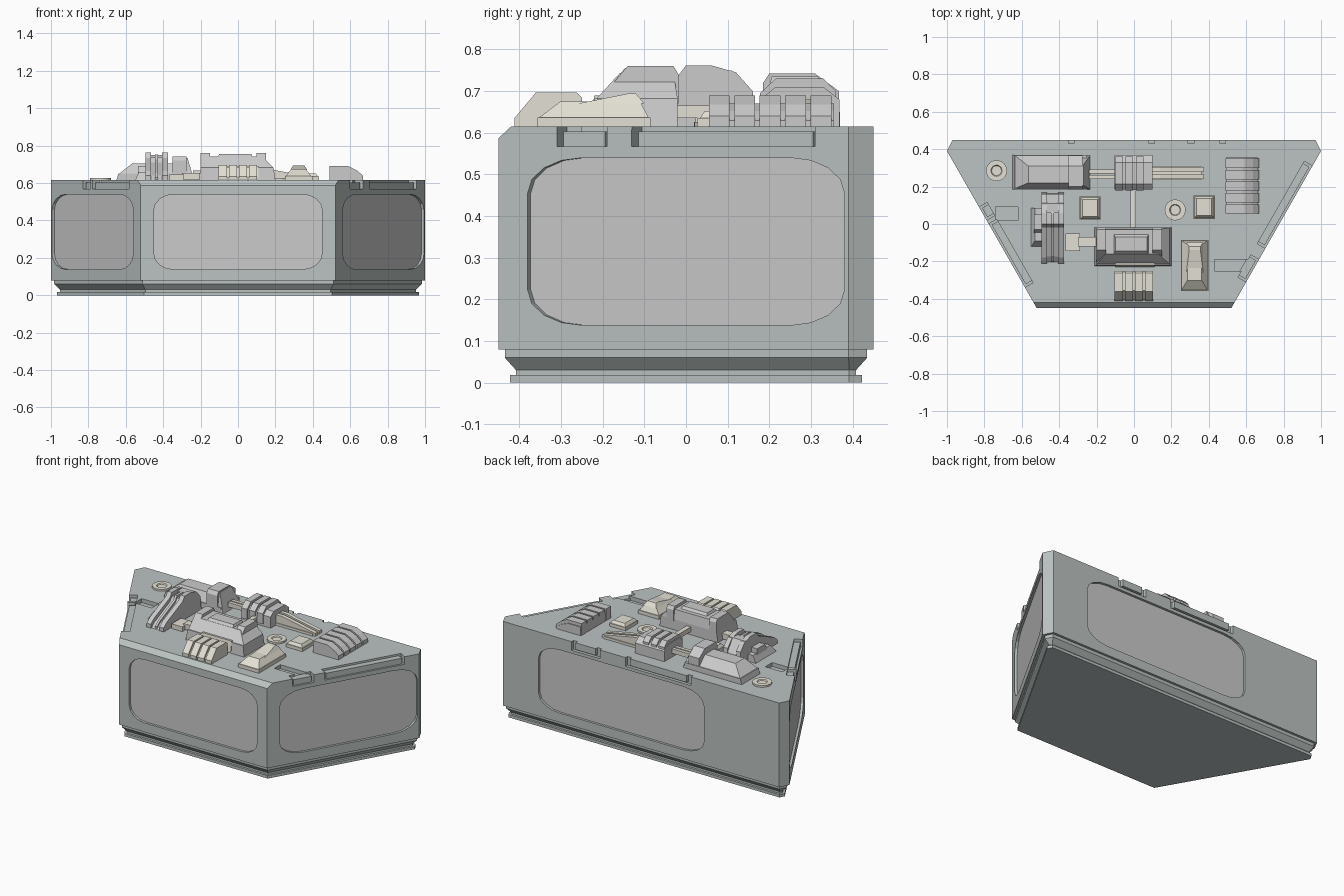
import bpy, bmesh, math
from mathutils import Vector, Matrix

if "Cube" in bpy.data.objects:
    bpy.data.objects.remove(bpy.data.objects["Cube"])

def material(name, r, g, b):
    m = bpy.data.materials.new(name)
    m.diffuse_color = (r, g, b, 1)
    m.use_nodes = True
    m.node_tree.nodes["Principled BSDF"].inputs["Base Color"].default_value = m.diffuse_color
    return m

HULL = material("hull_grey", .50, .55, .54)
PANEL = material("panel_grey", .62, .62, .62)
METAL = material("light_grey", .66, .65, .66)
CREAM = material("cream", .77, .75, .66)
Z = .615  # deck height

def make(name, verts, faces, mat, matrix=None):
    me = bpy.data.meshes.new(name)
    me.from_pydata([matrix @ Vector(v) if matrix else v for v in verts], [], faces)
    bm = bmesh.new()
    bm.from_mesh(me)
    bmesh.ops.recalc_face_normals(bm, faces=bm.faces)
    bm.to_mesh(me)
    bm.free()
    ob = bpy.data.objects.new(name, me)
    me.materials.append(mat)
    bpy.context.collection.objects.link(ob)
    return ob

def loft(name, rings, mat, matrix=None):
    n = len(rings[0])
    verts = [v for r in rings for v in r]
    faces = [tuple(range(n)), tuple(range(len(verts) - n, len(verts)))]
    for k in range(len(rings) - 1):
        for i in range(n):
            j = (i + 1) % n
            faces.append((k*n + i, k*n + j, k*n + n + j, k*n + n + i))
    return make(name, verts, faces, mat, matrix)

def prism(name, pts, lo, hi, mat, matrix):
    return loft(name, [[(x, y, h) for x, y in pts] for h in (lo, hi)], mat, matrix)

def box(name, x, y, z, mat, l=0, r=0, f=0, b=0, matrix=None):
    """Box whose top can be drawn in on the left, right, front and back."""
    low = [(x[0], y[0], z[0]), (x[1], y[0], z[0]), (x[1], y[1], z[0]), (x[0], y[1], z[0])]
    top = [(x[0]+l, y[0]+f, z[1]), (x[1]-r, y[0]+f, z[1]), (x[1]-r, y[1]-b, z[1]), (x[0]+l, y[1]-b, z[1])]
    return loft(name, [low, top], mat, matrix)

def frame(o, n):
    """Local x runs along a wall, y is up, z points outward."""
    t = Vector((-n[1], n[0], 0))
    m = Matrix((t, (0, 0, 1), n)).transposed().to_4x4()
    m.translation = o
    return m

ALONG_X = frame((0, 0, 0), (1, 0, 0))    # (y, z) profile swept along x
ALONG_Y = frame((0, 0, 0), (0, -1, 0))   # (x, z) profile swept along -y

def ring(d, z):
    pts = [Vector(p) for p in ((-.52, -.45), (.52, -.45), (1, .39), (.97, .45), (-.97, .45), (-1, .39))]
    out = []
    for i, p in enumerate(pts):
        a = (p - pts[i-1]).normalized()
        b = (pts[(i+1) % 6] - p).normalized()
        na, nb = Vector((-a.y, a.x)), Vector((-b.y, b.x))
        q = p + (na + nb) * d / (1 + na.dot(nb))
        out.append((q.x, q.y, z))
    return out

# Hull with chamfered front top edge, and stepped base
top = ring(0, Z)
top[0], top[1] = (-.537, -.42, Z), (.537, -.42, Z)
hull = loft("hull", [ring(0, .08), ring(0, .587), top], HULL)
loft("stepped_base", [ring(d, z) for d, z in ((.028, 0), (.028, .018), (.042, .018), (.042, .03),
     (.015, .06), (.015, .085))], HULL)

def cut(c):
    c.hide_render = True
    m = hull.modifiers.new("cut", 'BOOLEAN')
    m.operation, m.solver, m.object = 'DIFFERENCE', 'EXACT', c
    bpy.context.view_layer.objects.active = hull
    bpy.ops.object.modifier_apply(modifier="cut")
    bpy.data.objects.remove(c)

RIGHT = frame((.777, 0, 0), (.868, -.496, 0))
LEFT = frame((-.777, 0, 0), (-.868, -.496, 0))
FRONT = frame((0, -.45, 0), (0, -1, 0))
BACK = frame((0, .45, 0), (0, 1, 0))

# Recessed wall panels with rounded corners
def rounded(c, hw, rx, rz=.085, z0=.138, z1=.54):
    pts = []
    for q, (sx, sz) in enumerate(((1, 1), (-1, 1), (-1, -1), (1, -1))):
        cx, cz = c + sx * (hw - rx), (z1 - rz if sz > 0 else z0 + rz)
        for k in range(5):
            a = math.pi / 2 * (q + k / 4)
            pts.append((cx + rx * math.cos(a), cz + rz * math.sin(a)))
    return pts

for name, m, c, hw, rx in (("front", FRONT, 0, .45, .11), ("right", RIGHT, 0, .438, .15),
                           ("left", LEFT, 0, .438, .15), ("back", BACK, -.14, .58, .15)):
    pts = rounded(c, hw, rx)
    cut(prism("cutter", pts, -.016, .05, HULL, m))
    prism(name + "_panel", pts, -.02, -.015, PANEL, m)

# Deck edge recesses with filler strips on both slanted walls
for name, m, a, b in (("right_rear", RIGHT, -.15, .357), ("right_front", RIGHT, -.357, -.219),
                      ("left_front", LEFT, 0, .39), ("left_rear", LEFT, -.104, -.023)):
    cut(box("cutter", (a, b), (.567, .7), (-.05, .05), HULL, matrix=m))
    box(name + "_edge_strip", (a + .012, b - .012), (.56, .603), (-.06, -.012), HULL, matrix=m)
cut(box("cutter", (.43, .62), (-.25, -.19), (.59, .7), HULL))
cut(box("cutter", (-.74, -.62), (.02, .09), (.59, .7), HULL))

# Square grooves along the back edge
for a, b in ((-.49, -.29), (-.11, .35)):
    for x, z in (((a, a + .03), (.56, .7)), ((b - .03, b), (.56, .7)), ((a, b), (.56, .572))):
        cut(box("cutter", x, z, (-.02, .05), HULL, matrix=BACK))

# Rear left housing
box("rear_housing_foot", (-.65, -.25), (.185, .37), (Z, .65), METAL, l=.01)
box("rear_housing_slope", (-.635, -.33), (.19, .365), (.65, .705), METAL, l=.07, f=.03, b=.055)
prism("rear_housing_head", [(.185, Z), (.185, .72), (.2, .742), (.31, .742), (.367, .70), (.367, Z)],
      -.35, -.275, METAL, ALONG_X)
box("rear_housing_end", (-.275, -.235), (.185, .367), (Z, .735), METAL, r=.035, f=.02, b=.05)

# Rear centre block with raised ribs
prism("rear_block", [(.185, Z), (.185, .685), (.215, .71), (.33, .71), (.368, .68), (.368, Z)],
      -.105, .1, METAL, ALONG_X)
for i, x in enumerate((-.1, -.045, .01)):
    prism(f"rear_block_rib_{i}", [(.178, .63), (.178, .695), (.215, .73), (.33, .73), (.36, .70), (.36, .63)],
          x, x + .04, METAL, ALONG_X)

# Connecting rods and the tapering fin
for i, y in enumerate((.24, .27)):
    box(f"rear_rod_{i}", (-.24, -.1), (y, y + .022), (.64, .668), CREAM)
box("centre_rod", (-.02, .01), (-.03, .19), (.635, .665), CREAM)
for i, y in enumerate((.24, .28)):
    prism(f"tapered_fin_{i}", [(.09, Z), (.09, .68), (.14, .68), (.375, .635), (.375, Z)],
          -y - .025, -y, CREAM, ALONG_Y)
box("fin_plate", (.1, .36), (.235, .31), (Z, .63), CREAM)

# Right block with curved top and ribs
prism("right_block", [(.492, Z), (.492, .67), (.58, .67), (.625, .652), (.66, .63), (.66, Z)],
      -.355, -.06, METAL, ALONG_Y)
for i in range(5):
    y = .055 + i * .061
    prism(f"right_block_rib_{i}", [(.49, Z), (.49, .69), (.59, .69), (.635, .668), (.668, .64), (.668, Z)],
          -y - .05, -y, METAL, ALONG_Y)

# Left arched unit: two rails around a lower core
arch = [(-.21, Z), (-.21, .64), (-.18, .665), (-.02, .735), (0, .762), (.06, .762), (.12, .745), (.16, .70), (.168, Z)]
for i, x in enumerate((-.495, -.405)):
    prism(f"arched_rail_{i}", arch, x, x + .03, METAL, ALONG_X)
prism("arched_core", [(y * .97, max(Z, z - .025)) for y, z in arch], -.47, -.40, METAL, ALONG_X)
prism("arched_spine", [(y * .95, max(Z, z - .01)) for y, z in arch], -.443, -.428, METAL, ALONG_X)
box("arched_cap", (-.495, -.375), (.06, .16), (.68, .75), METAL, b=.05)
box("arched_side_wing", (-.55, -.49), (-.12, .085), (Z, .66), METAL, l=.02, f=.03)
box("arched_side_tab", (-.535, -.49), (-.05, .05), (.65, .69), METAL, f=.02)

# Centre housing
box("centre_foot", (-.21, .2), (-.225, -.02), (Z, .682), METAL, l=.01, r=.01, f=.005)
box("centre_hood", (-.2, .19), (-.215, -.02), (.682, .742), METAL, l=.05, r=.06, f=.055, b=.01)
for i, x in enumerate((-.2, .1)):
    prism(f"centre_clamp_{i}", [(-.22, .67), (-.2, .69), (-.14, .76), (-.03, .76), (-.018, .74), (-.018, .67)],
          x, x + .05, METAL, ALONG_X)
box("centre_lid", (-.11, .08), (-.165, -.05), (.735, .756), METAL, l=.01, r=.01, f=.02, b=.02)
box("centre_front_plate", (-.1, .11), (-.23, -.2), (.63, .69), CREAM, f=.01)

# Cream side connector
box("connector_block", (-.365, -.29), (-.145, -.05), (Z, .645), CREAM)
box("connector_rod", (-.3, -.2), (-.12, -.07), (.62, .655), CREAM)

# Front cream block with ribs
prism("front_block", [(-.405, Z), (-.405, .628), (-.355, .682), (-.255, .682), (-.255, Z)], -.1, .1, CREAM, ALONG_X)
for i in range(4):
    x = -.103 + i * .054
    prism(f"front_block_rib_{i}", [(-.412, Z), (-.412, .635), (-.36, .697), (-.262, .697), (-.25, .685), (-.25, Z)],
          x, x + .043, CREAM, ALONG_X)

# Cream wedge at front right
box("wedge_foot", (.25, .397), (-.357, -.085), (Z, .637), CREAM)
box("wedge_body", (.255, .392), (-.352, -.09), (.637, .675), CREAM, l=.03, r=.03, f=.05, b=.02)
box("wedge_ridge", (.28, .37), (-.26, -.1), (.67, .694), CREAM, l=.015, r=.015, f=.12, b=.02)

# Small square hatches
for i, (x, y) in enumerate(((-.235, .085), (.375, .09))):
    box(f"hatch_foot_{i}", (x - .057, x + .057), (y - .062, y + .062), (Z, .635), CREAM)
    box(f"hatch_lid_{i}", (x - .052, x + .052), (y - .057, y + .057), (.635, .652), CREAM, .012, .012, .012, .012)

# Round deck caps: a low rim with a sunken centre
for i, (x, y) in enumerate(((-.735, .285), (.22, .075))):
    loft(f"round_cap_{i}", [[(x + r * math.cos(k * math.pi / 12), y + r * math.sin(k * math.pi / 12), z)
         for k in range(24)] for r, z in ((.056, Z - .005), (.056, .626), (.03, .626), (.026, .62))], CREAM)
